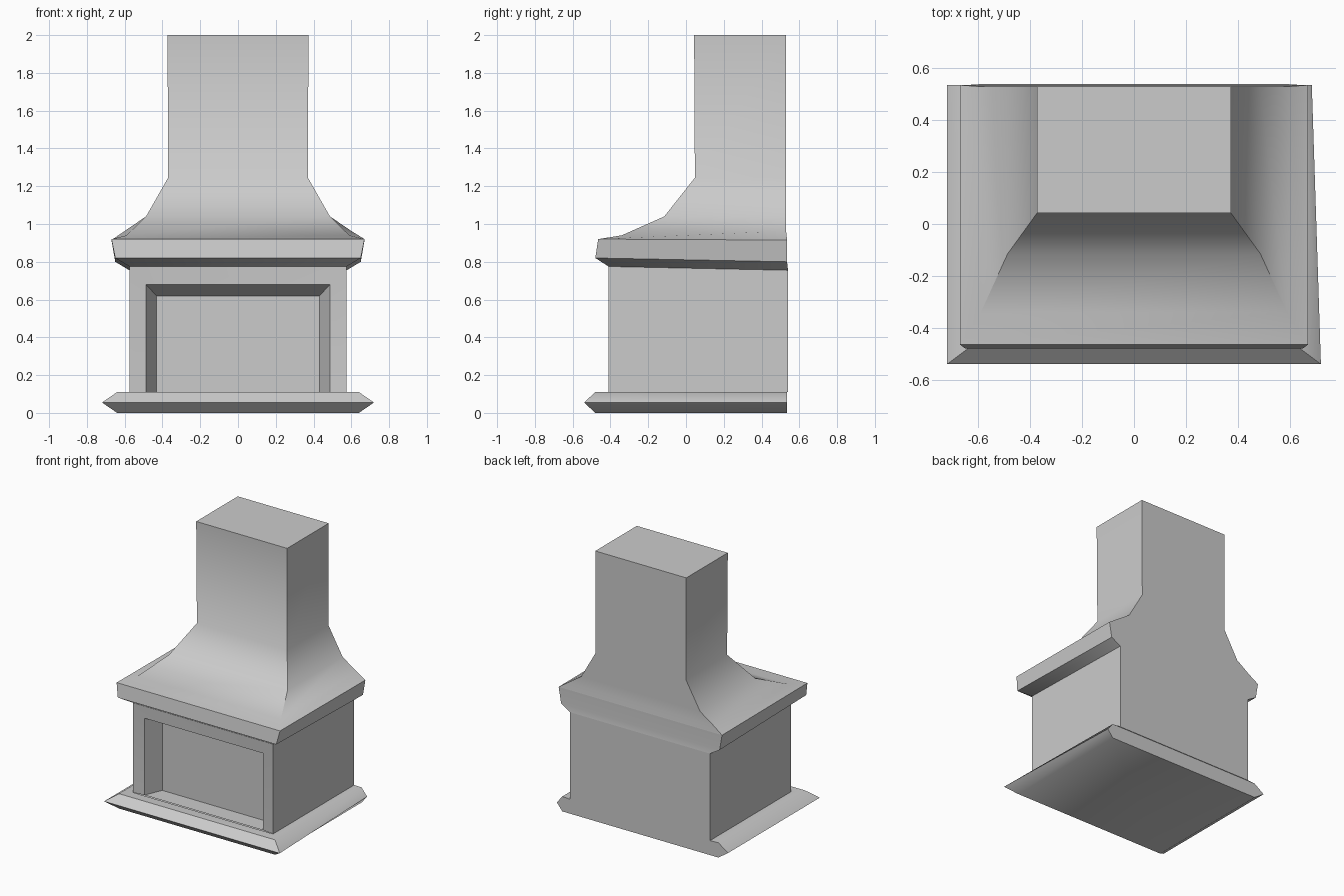
import bpy, bmesh, math

if "Cube" in bpy.data.objects:
    bpy.data.objects.remove(bpy.data.objects["Cube"])


def finish(name, faces, angle=42):
    """Build one welded object from a list of face corner lists."""
    bm = bmesh.new()
    for f in faces:
        bm.faces.new([bm.verts.new(p) for p in f])
    bmesh.ops.remove_doubles(bm, verts=bm.verts, dist=0.0005)
    bmesh.ops.recalc_face_normals(bm, faces=bm.faces)
    me = bpy.data.meshes.new(name)
    bm.to_mesh(me)
    bm.free()
    ob = bpy.data.objects.new(name, me)
    bpy.context.collection.objects.link(ob)
    bpy.ops.object.select_all(action='DESELECT')
    ob.select_set(True)
    bpy.context.view_layer.objects.active = ob
    bpy.ops.object.shade_smooth_by_angle(angle=math.radians(angle))
    return ob


def ring(xf, yf, zf, xb=None, yb=0.535, zb=None, xr=None):
    """Four corners: front pair, then back pair (defaults follow the front)."""
    xb = xf if xb is None else xb
    zb = zf if zb is None else zb
    xr = xb if xr is None else xr
    return [(-xf, yf, zf), (xf, yf, zf), (xr, yb, zb), (-xb, yb, zb)]


def loft(rings, skip=()):
    """Join consecutive rings, skipping (level, side) pairs."""
    return [[a[i], a[(i + 1) % 4], b[(i + 1) % 4], b[i]]
            for k, (a, b) in enumerate(zip(rings, rings[1:]))
            for i in range(4) if (k, i) not in skip]


# Shared outlines
body_low = ring(0.575, -0.41, 0.11, yb=0.54)
body_top = ring(0.575, -0.41, 0.775, 0.575, 0.54, 0.755)
lip_low = ring(0.65, -0.48, 0.82, 0.65, 0.535, 0.80)
lip_top = ring(0.67, -0.465, 0.92, 0.67, 0.535, 0.915)

# Hearth base with pointed nose and flat back
base = [ring(0.64, -0.48, 0), ring(0.72, -0.54, 0.055, xr=0.685),
        ring(0.64, -0.48, 0.11), body_low]
finish("hearth_base", loft(base) + [base[0]])

# Firebox body: outer walls, pilasters, splayed opening and back panel
faces = loft([body_low, body_top], skip=[(0, 0)])
out_x, out_y, out_z = 0.487, -0.40, 0.68
in_x, in_y, in_z = 0.432, -0.27, 0.62
for s in (-1, 1):
    foot, head = (s * out_x, out_y, 0.11), (s * out_x, out_y, out_z)
    faces.append([(s * 0.575, -0.41, 0.11), foot, head, (s * 0.575, -0.41, 0.775)])
    faces.append([foot, (s * in_x, in_y, 0.11), (s * in_x, in_y, in_z), head])


def span(p, q):
    """Symmetric strip between two (x, y, z) edges."""
    return [(-p[0], *p[1:]), p, q, (-q[0], *q[1:])]


inner_low, inner_top = (in_x, in_y, 0.11), (in_x, in_y, in_z)
faces.append(span((out_x, out_y, 0.11), inner_low))           # hearth floor
faces.append(span(inner_low, inner_top))                      # panel
faces.append(span(inner_top, (out_x, out_y, out_z)))          # lintel
faces.append(span((out_x, out_y, out_z), body_top[1]))        # cove
finish("firebox_body", faces)

# Mantel cornice
finish("mantel_cornice", loft([body_top, lip_low, lip_top]), 45)

# Hood flaring down from the chimney
hood = [lip_top,
        ring(0.59, -0.34, 0.94, 0.60, 0.53, 0.963),
        ring(0.487, -0.115, 1.04, yb=0.53),
        ring(0.37, 0.047, 1.245, yb=0.53),
        ring(0.373, 0.043, 2.0, yb=0.53)]
finish("chimney_hood", loft(hood) + [hood[-1]])
